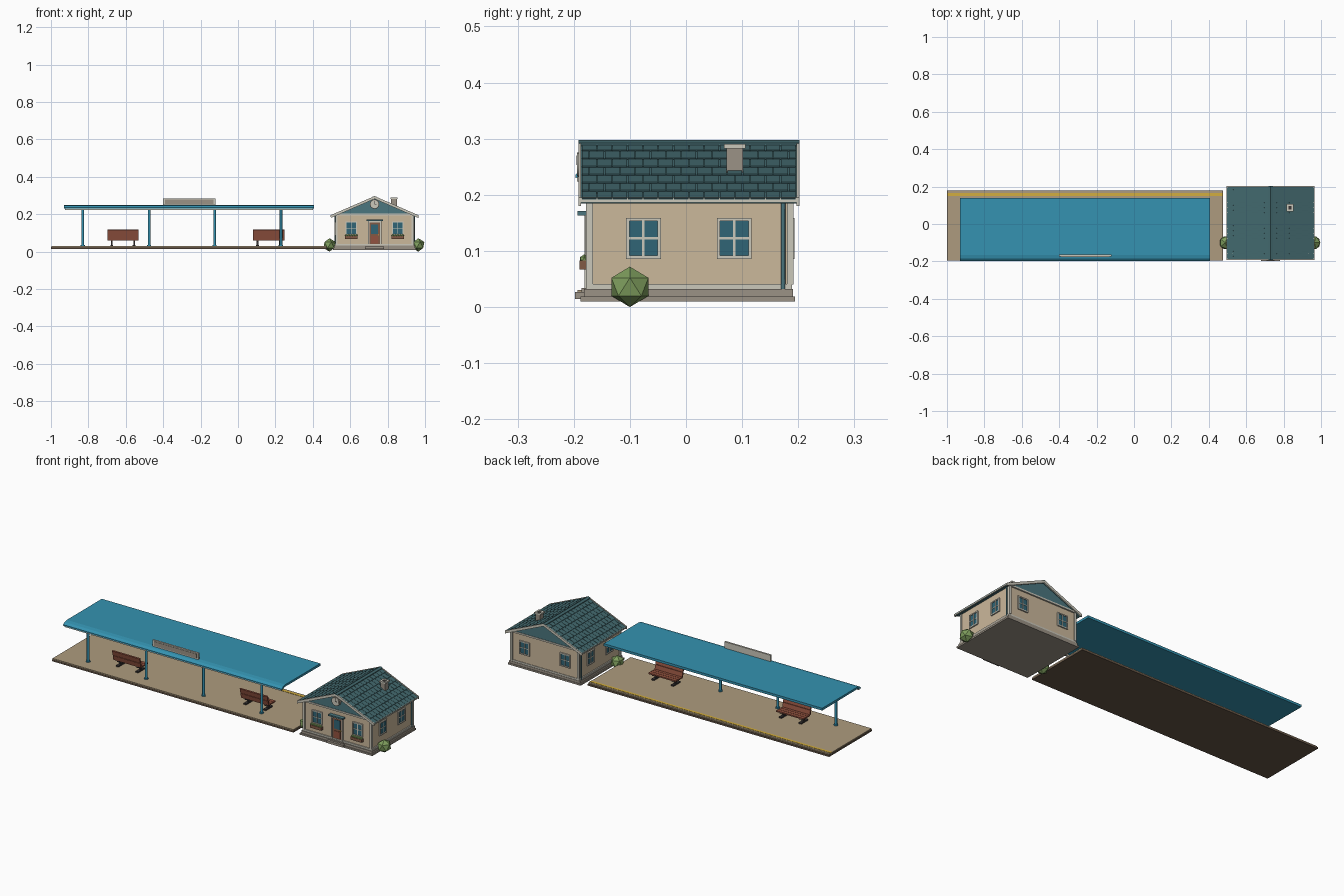
import bpy, bmesh, math
from mathutils import Matrix, Vector

if "Cube" in bpy.data.objects:
    bpy.data.objects.remove(bpy.data.objects["Cube"])


def mat(name, r, g, b):
    m = bpy.data.materials.new(name)
    m.diffuse_color = (r, g, b, 1)
    m.use_nodes = True
    m.node_tree.nodes["Principled BSDF"].inputs["Base Color"].default_value = m.diffuse_color
    return m


WALL = mat("tan_wall", 0.60, 0.48, 0.33)
TRIM = mat("pale_trim", 0.60, 0.58, 0.50)
STONE = mat("stone", 0.33, 0.29, 0.24)
ROOF = mat("slate_teal", 0.055, 0.14, 0.155)
GABLE = mat("gable_teal", 0.07, 0.18, 0.21)
CANOPY = mat("canopy_blue", 0.035, 0.29, 0.44)
GLASS = mat("glass", 0.03, 0.13, 0.18)
PAVE = mat("paving", 0.42, 0.33, 0.21)
EDGE = mat("paving_edge", 0.13, 0.09, 0.06)
YELLOW = mat("yellow", 0.65, 0.42, 0.05)
WOOD = mat("red_wood", 0.29, 0.085, 0.05)
DOOR = mat("door_wood", 0.22, 0.10, 0.06)
DARK = mat("dark_metal", 0.04, 0.035, 0.035)
LEAF = mat("leaf", 0.21, 0.34, 0.11)
I = Matrix.Identity(4)


def finish(name, bm, material, m=I):
    bmesh.ops.transform(bm, matrix=m, verts=bm.verts)
    bmesh.ops.recalc_face_normals(bm, faces=bm.faces)
    me = bpy.data.meshes.new(name)
    bm.to_mesh(me)
    bm.free()
    me.materials.append(material)
    ob = bpy.data.objects.new(name, me)
    bpy.context.collection.objects.link(ob)
    return ob


def boxes(name, items, material, m=I):
    """One object from boxes given as (x0, x1, y0, y1, z0, z1)."""
    bm = bmesh.new()
    for x0, x1, y0, y1, z0, z1 in items:
        t = Matrix.Translation(((x0 + x1) / 2, (y0 + y1) / 2, (z0 + z1) / 2))
        s = Matrix.Diagonal((x1 - x0, y1 - y0, z1 - z0, 1))
        bmesh.ops.create_cube(bm, size=1, matrix=t @ s)
    return finish(name, bm, material, m)


def prism(name, pts, axis, a, b, material, m=I):
    """Extrude a profile along x (points y, z) or along y (points x, z)."""
    bm = bmesh.new()
    put = (lambda p, t: (t, p[0], p[1])) if axis == "x" else (lambda p, t: (p[0], t, p[1]))
    f = bm.faces.new([bm.verts.new(put(p, a)) for p in pts])
    ext = bmesh.ops.extrude_face_region(bm, geom=[f])["geom"]
    d = Vector(put((0, 0), b - a))
    bmesh.ops.translate(bm, vec=d, verts=[v for v in ext if isinstance(v, bmesh.types.BMVert)])
    return finish(name, bm, material, m)


def cyl(name, r, depth, m, material, sides=16):
    bm = bmesh.new()
    bmesh.ops.create_cone(bm, cap_ends=True, segments=sides, radius1=r, radius2=r, depth=depth)
    ob = finish(name, bm, material, m)
    for p in ob.data.polygons:
        p.use_smooth = len(p.vertices) == 4
    return ob


T = Matrix.Translation

# Platform with dark edge and yellow safety line
boxes("platform_base", [(-1, 0.475, -0.195, 0.18, 0.015, 0.024)], EDGE)
boxes("platform_paving", [(-0.998, 0.473, -0.193, 0.176, 0.024, 0.03)], PAVE)
boxes("safety_line", [(-0.998, 0.473, 0.15, 0.165, 0.028, 0.0315)], YELLOW)

# Canopy with drooping front lip
prism("canopy_roof", [(0.14, 0.25), (-0.165, 0.25), (-0.185, 0.246), (-0.197, 0.236),
                      (-0.197, 0.23), (-0.183, 0.234), (-0.165, 0.239), (0.14, 0.237)],
      "x", -0.93, 0.405, CANOPY)
boxes("canopy_fascia", [(-0.925, 0.40, -0.194, -0.186, 0.224, 0.238)], TRIM)
for x in (-0.83, -0.475, -0.125, 0.23):
    cyl("canopy_post", 0.007, 0.212, T((x, -0.122, 0.134)), CANOPY, 12)
    cyl("post_foot", 0.011, 0.006, T((x, -0.122, 0.032)), CANOPY, 12)

# Blank sign board on the canopy
boxes("sign_frame", [(-0.40, -0.12, -0.174, -0.164, 0.25, 0.285)], TRIM)
boxes("sign_panel", [(-0.39, -0.13, -0.176, -0.17, 0.256, 0.279)], STONE)

# Benches facing the track
for x in (-0.615, 0.165):
    m = T((x, 0, 0))
    lean = T((x, -0.085, 0.062)) @ Matrix.Rotation(math.radians(12), 4, "X")
    boxes("bench_back", [(-0.084, 0.084, -0.004, 0.004, z, z + 0.026) for z in (0.002, 0.03)], WOOD, lean)
    boxes("bench_seat", [(-0.084, 0.084, y, y + 0.018, 0.06, 0.067) for y in (-0.085, -0.065, -0.045)], WOOD, m)
    for s in (-0.06, 0.06):
        boxes("bench_leg", [(s - 0.005, s + 0.005, -0.066, -0.052, 0.036, 0.061),
                            (s - 0.008, s + 0.008, -0.09, -0.03, 0.029, 0.037),
                            (s - 0.005, s + 0.005, -0.086, -0.03, 0.055, 0.061)], DARK, m)

# House base, walls and trims
CX, YF, YB = 0.73, -0.172, 0.186
for name, e, z0, z1, c in (("base_slab", 0.016, 0.01, 0.019, STONE),
                           ("foundation", 0.01, 0.019, 0.032, STONE),
                           ("base_trim", 0.006, 0.032, 0.041, TRIM)):
    boxes(name, [(CX - 0.206 - e, CX + 0.206 + e, YF - e, YB + e * 0.5, z0, z1)], c)
prism("house_walls", [(CX - 0.206, 0.035), (CX + 0.206, 0.035), (CX + 0.206, 0.197),
                      (CX, 0.286), (CX - 0.206, 0.197)], "y", YF, YB, WALL)
for sx in (-1, 1):
    for y in (YF, YB):
        x = CX + sx * 0.204
        boxes("corner_board", [(x - 0.006, x + 0.006, y - 0.006, y + 0.006, 0.04, 0.197)], TRIM)
    cyl("drainpipe", 0.004, 0.165, T((CX + sx * 0.211, 0.173, 0.115)), GABLE, 8)
for y0, y1 in ((YF - 0.005, YF + 0.01), (YB - 0.01, YB + 0.005)):
    prism("gable_panel", [(CX - 0.198, 0.2), (CX + 0.198, 0.2), (CX, 0.286)], "y", y0, y1, GABLE)
    boxes("gable_band", [(CX - 0.205, CX + 0.205, y0 - 0.003, y1 + 0.003, 0.194, 0.203)], TRIM)

# Roof slab, bargeboards, gutters and ridge
RY0, RY1 = -0.192, 0.202


def chevron(h, top, thick):
    k = 0.434
    return [(CX - h, top - h * k), (CX, top), (CX + h, top - h * k),
            (CX + h, top - h * k - thick), (CX, top - thick), (CX - h, top - h * k - thick)]


prism("roof_slab", chevron(0.23, 0.291, 0.007), "y", RY0 + 0.003, RY1 - 0.003, ROOF)
for y in (RY0, RY1 - 0.005):
    prism("bargeboard", chevron(0.234, 0.297, 0.015), "y", y, y + 0.005, TRIM)
for s in (-1, 1):
    x = CX + s * 0.231
    boxes("gutter", [(x - 0.004, x + 0.004, RY0, RY1, 0.186, 0.195)], TRIM)
prism("ridge_cap", chevron(0.012, 0.298, 0.006), "y", RY0, RY1, ROOF)

# Overlapping roof tiles, staggered on each row
ROWS, COLS = 7, 14
y0, y1 = RY0 + 0.006, RY1 - 0.006
w = (y1 - y0) / COLS
for flip in (0, math.pi):
    slope = T((CX, 0, 0.291)) @ Matrix.Rotation(math.atan(0.434), 4, "Y")
    if flip:
        slope = T((CX, 0, 0)) @ Matrix.Diagonal((-1, 1, 1, 1)) @ T((-CX, 0, 0)) @ slope
    for r in range(ROWS):
        cuts = [y0 + w * c for c in range(COLS + 1)]
        if r % 2:
            cuts = [y0] + [c + w / 2 for c in cuts[:-1]] + [y1]
        row = slope @ T((r * 0.0362, 0, 0)) @ Matrix.Rotation(-0.07, 4, "Y")
        boxes("roof_tile_row", [(0, 0.038, a + 0.0008, b - 0.0008, -0.001, 0.002)
                                for a, b in zip(cuts, cuts[1:])], ROOF, row)

# Chimney with open cap
boxes("chimney", [(0.819, 0.849, 0.072, 0.102, 0.225, 0.285)], STONE)
boxes("chimney_cap", [(0.815, 0.853, 0.068, 0.078, 0.283, 0.291), (0.815, 0.853, 0.096, 0.106, 0.283, 0.291),
                      (0.815, 0.825, 0.078, 0.096, 0.283, 0.291), (0.843, 0.853, 0.078, 0.096, 0.283, 0.291)], TRIM)
boxes("flue", [(0.824, 0.844, 0.077, 0.097, 0.282, 0.287)], DARK)


# Windows: built flat facing -y, then turned onto each wall
def window(m):
    a, z0, z1, t = 0.031, 0.086, 0.159, 0.006
    boxes("window_glass", [(-a + 0.003, a - 0.003, -0.003, 0.004, z0 + 0.003, z1 - 0.003)], GLASS, m)
    boxes("window_frame", [(-a, -a + t, -0.007, 0.002, z0, z1), (a - t, a, -0.007, 0.002, z0, z1),
                           (-a + t, a - t, -0.007, 0.002, z0, z0 + t), (-a + t, a - t, -0.007, 0.002, z1 - t, z1),
                           (-0.002, 0.002, -0.005, 0.002, z0 + t, z1 - t),
                           (-a + t, a - t, -0.0048, 0.002, 0.1205, 0.1245)], TRIM, m)


for s in (-1, 1):
    front = T((CX + s * 0.124, YF, 0.003))
    window(front)
    window(T((CX + s * 0.124, YB, 0)) @ Matrix.Rotation(math.pi, 4, "Z"))
    for y in (-0.076, 0.086):
        window(T((CX + s * 0.206, y, 0)) @ Matrix.Rotation(s * math.pi / 2, 4, "Z"))
    # Flower box and plants under the front windows
    boxes("flower_box", [(-0.034, 0.034, -0.018, 0, 0.064, 0.08)], DOOR, front)
    for i in range(5):
        bm = bmesh.new()
        bmesh.ops.create_icosphere(bm, subdivisions=1, radius=0.009)
        finish("flower_plant", bm, LEAF, front @ T((-0.026 + i * 0.013, -0.009, 0.082)))
    # Side bush
    bm = bmesh.new()
    bmesh.ops.create_icosphere(bm, subdivisions=1, radius=0.036)
    finish("bush", bm, LEAF, T((0.489 if s < 0 else 0.964, -0.1, 0.036)) @ Matrix.Diagonal((1, 1.08, 1, 1)))

# Front door with frame, glass, knob, awning and step
d = T((CX, YF, 0))
boxes("door", [(-0.028, 0.028, -0.004, 0.004, 0.032, 0.155)], DOOR, d)
boxes("door_frame", [(-0.036, -0.028, -0.009, 0.002, 0.032, 0.163), (0.028, 0.036, -0.009, 0.002, 0.032, 0.163),
                     (-0.028, 0.028, -0.009, 0.002, 0.155, 0.163)], TRIM, d)
boxes("door_glass", [(-0.018, 0.018, -0.006, 0, 0.095, 0.145)], GLASS, d)
boxes("door_panel", [(-0.018, 0.018, -0.006, 0, 0.045, 0.083)], WOOD, d)
cyl("door_knob", 0.003, 0.01, d @ T((0.022, -0.006, 0.09)) @ Matrix.Rotation(math.pi / 2, 4, "X"), YELLOW, 8)
boxes("door_awning", [(-0.044, 0.044, -0.021, 0, 0.163, 0.171)], GABLE, d)
boxes("door_step", [(-0.05, 0.05, -0.026, 0, 0.014, 0.027), (-0.042, 0.042, -0.014, 0, 0.026, 0.034)], STONE, d)

# Gable clock
c = T((CX, -0.18, 0.254))
turn = Matrix.Rotation(math.pi / 2, 4, "X")
cyl("clock_rim", 0.025, 0.024, c @ turn, STONE, 24)
cyl("clock_face", 0.021, 0.004, c @ T((0, -0.012, 0)) @ turn, TRIM, 24)
boxes("clock_hands", [(-0.0012, 0.0012, -0.0155, -0.013, 0, 0.016), (0, 0.011, -0.0153, -0.013, -0.0012, 0.0012)], DARK, c)
